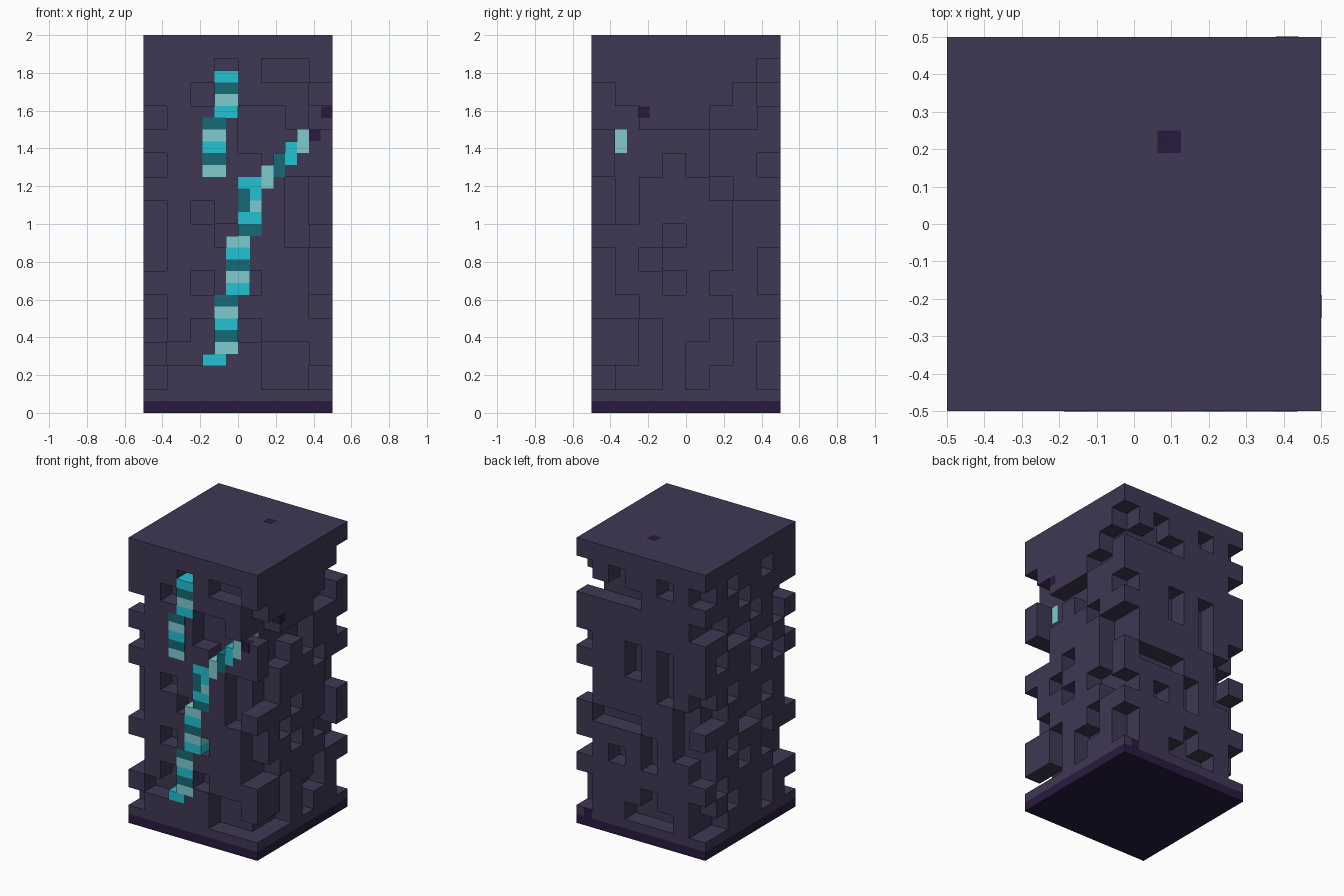
import bpy, bmesh
from mathutils import Vector

cube = bpy.data.objects.get("Cube")
if cube:
    bpy.data.objects.remove(cube, do_unlink=True)


def material(name, hexcode):
    """Flat material from a display hex colour, stored as linear values."""
    raw = [b / 255 for b in bytes.fromhex(hexcode)]
    rgba = [c / 12.92 if c < 0.04 else ((c + 0.055) / 1.055) ** 2.4 for c in raw] + [1]
    mat = bpy.data.materials.new(name)
    mat.use_nodes = True
    mat.diffuse_color = rgba
    shader = next(n for n in mat.node_tree.nodes if n.type == 'BSDF_PRINCIPLED')
    shader.inputs["Base Color"].default_value = rgba
    return mat


STONE = material("slate stone", "3f3854")
PURPLE = material("dark purple", "291a3f")
BRIGHT = material("bright cyan", "22c2d2")
PALE = material("pale cyan", "80cbd0")
DEEP = material("deep teal", "166a77")


def finish(name, bm, mat):
    mesh = bpy.data.meshes.new(name)
    bm.to_mesh(mesh)
    bm.free()
    mesh.materials.append(mat)
    obj = bpy.data.objects.new(name, mesh)
    bpy.context.collection.objects.link(obj)


def box(name, low, high, mat):
    low, high = Vector(low), Vector(high)
    bm = bmesh.new()
    bmesh.ops.create_cube(bm, size=1)
    for v in bm.verts:
        v.co = (low + high) / 2 + v.co * (high - low)
    finish(name, bm, mat)


# Solid stack of blocks to carve
N, H = 8, 16
LAST = N - 1
B = 1 / N
blocks = {(i, j, k) for i in range(N) for j in range(N) for k in range(H)}


def carve(place, recesses):
    """Cut one-block-deep recesses: column, course, then width and height if not one."""
    for column, course, *size in recesses:
        wide, tall = size or (1, 1)
        for c in range(column, column + wide):
            for k in range(course, course + tall):
                blocks.discard(place(c) + (k,))


def keep_corner(i, j, courses):
    """Break a corner post away except for the given courses."""
    for k in set(range(1, H - 1)) - set(courses):
        blocks.discard((i, j, k))


# Front recesses
carve(lambda c: (c, 0), [
    (3, 13, 1, 2), (5, 14, 2, 1), (2, 13), (4, 11, 2, 2), (6, 11),
    (5, 10), (6, 7, 1, 3), (2, 8), (3, 7), (4, 5), (2, 5), (3, 4), (2, 2, 1, 2),
    (4, 3), (1, 2), (5, 1, 2, 2)])
# Recesses on the +x side
carve(lambda c: (LAST, c), [
    (6, 12, 1, 2), (5, 12), (1, 8, 1, 5), (2, 10, 1, 2), (3, 11), (4, 10, 1, 2),
    (5, 9), (6, 4, 1, 5), (3, 7), (2, 6), (3, 5), (5, 5), (1, 4),
    (2, 1, 1, 3), (5, 2, 1, 2), (4, 1, 1, 2), (1, 1)])
# Back recesses
carve(lambda c: (c, LAST), [
    (5, 14), (2, 14), (4, 13, 3, 1), (4, 9, 1, 2), (2, 8, 1, 3), (1, 7),
    (4, 6, 3, 1), (3, 4, 1, 2), (1, 5, 1, 2), (5, 4), (3, 2), (2, 1, 3, 1)])
# Recesses on the -x side
carve(lambda c: (0, c), [
    (5, 14), (2, 14), (4, 13), (6, 12), (3, 12), (1, 11, 1, 2), (4, 11, 2, 1),
    (6, 10), (2, 10, 2, 1), (3, 9), (1, 9), (5, 8), (6, 7), (2, 7),
    (3, 6, 2, 1), (5, 5), (2, 4, 1, 2), (1, 3, 1, 2), (4, 4), (6, 3),
    (5, 2), (2, 1, 1, 2), (6, 1)])
# Broken corner posts
keep_corner(0, 0, (2, 5, 9, 11, 13, 14))
keep_corner(LAST, 0, (2, 3, 7, 10, 11, 14))
keep_corner(LAST, LAST, (3, 5, 6, 9, 11, 12))
keep_corner(0, LAST, (3, 6, 9, 10, 11, 13))

# Pillar skin: one quad for every exposed block side
bm = bmesh.new()
corners = {}


def corner(p):
    if p not in corners:
        x, y, z = p
        corners[p] = bm.verts.new((x * B - 0.5, y * B - 0.5, z * B if z else B / 2))
    return corners[p]


for block in sorted(blocks):
    for axis in range(3):
        u, v = (axis + 1) % 3, (axis + 2) % 3
        for side in (0, 1):
            beyond = list(block)
            beyond[axis] += 2 * side - 1
            if tuple(beyond) in blocks:
                continue
            quad = []
            for du, dv in ((0, 0), (1, 0), (1, 1), (0, 1)):
                p = list(block)
                p[axis] += side
                p[u] += du
                p[v] += dv
                quad.append(corner(tuple(p)))
            bm.faces.new(quad if side else quad[::-1])
finish("stone_pillar", bm, STONE)
box("base_band", (-0.5, -0.5, 0), (0.5, 0.5, B / 2), PURPLE)

# Glowing crack on the front, in half-block units
U = B / 2
FRONT, DEPTH = -0.501, -0.3125


def shard(x, z, width, height, mat):
    box("crack_shard", (x * U, FRONT, z * U), ((x + width) * U, DEPTH, (z + height) * U), mat)


def crack_run(x, bottom, top):
    for z in range(bottom, top):
        shard(x, z, 2, 1, (DEEP, BRIGHT, PALE)[z % 3])


for x, bottom, top in ((-3, 4, 5), (-2, 5, 10), (-1, 10, 15), (0, 15, 17),
                       (0, 19, 20), (-3, 20, 25), (-2, 25, 29)):
    crack_run(x, bottom, top)
shard(0, 17, 1, 2, DEEP)
shard(1, 17, 1, 1, PALE)
shard(1, 18, 1, 1, BRIGHT)
for step, mat in enumerate((PALE, DEEP, BRIGHT, PALE)):
    shard(2 + step, 19 + step, 1, 2, mat)
# Crack end breaking through the +x side
box("crack_tip", (0.37, -0.375, 1.377), (0.377, DEPTH, 1.499), PALE)

# Dark vein ends showing through the stone
box("vein_end_front", (0.375, FRONT, 1.44), (0.4375, -0.44, 1.501), PURPLE)
box("vein_end_right", (0.44, -0.251, 1.5625), (0.501, -0.19, 1.623), PURPLE)
box("vein_end_top", (0.0625, 0.19, 1.99), (0.125, 0.25, 2.001), PURPLE)
box("vein_end_back", (0.38, 0.49, 0.06), (0.44, 0.501, 0.12), PURPLE)
